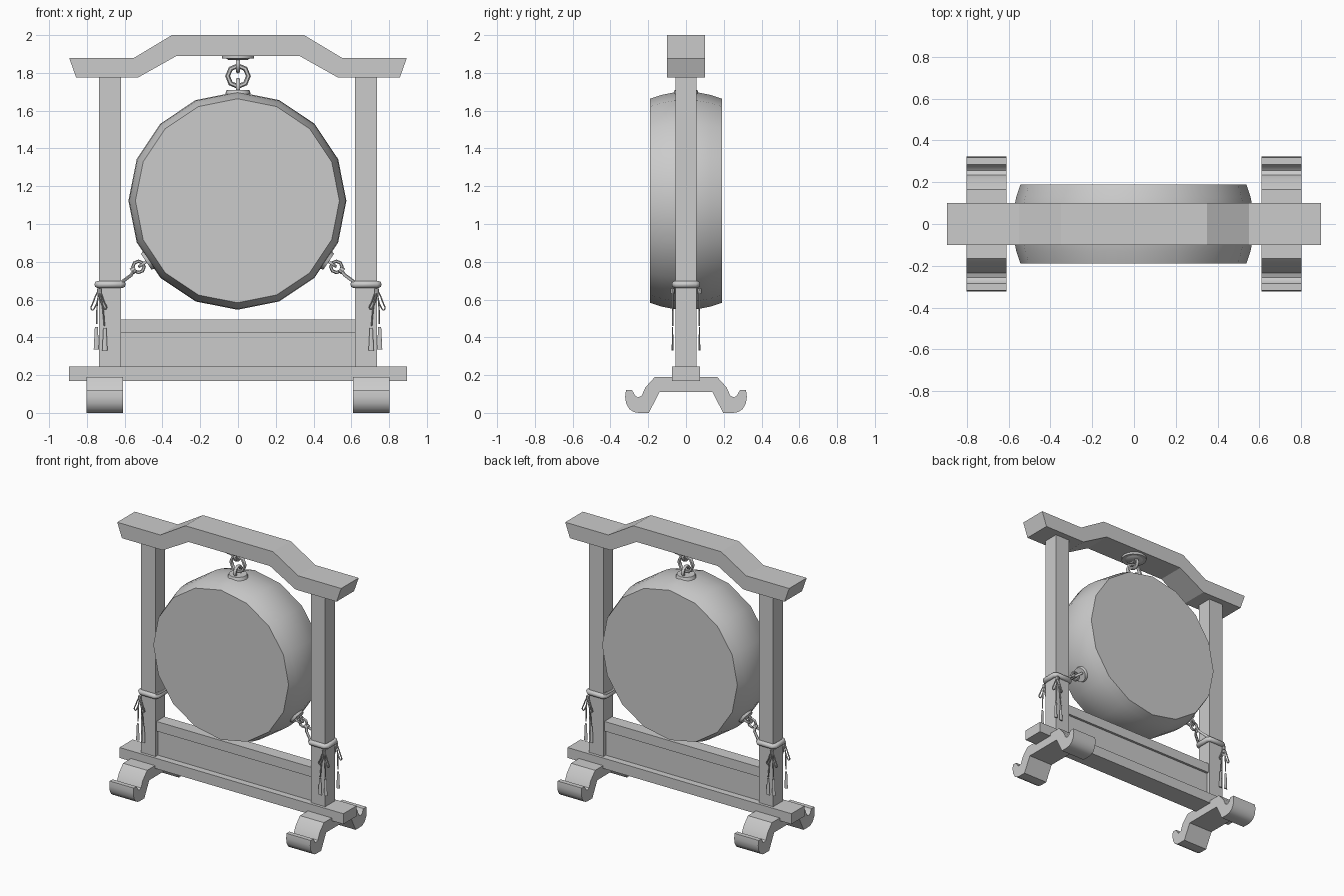
import bpy, math
from mathutils import Vector

if "Cube" in bpy.data.objects:
    bpy.data.objects.remove(bpy.data.objects["Cube"])


def smooth(ob, angle=40):
    bpy.ops.object.select_all(action='DESELECT')
    bpy.context.view_layer.objects.active = ob
    ob.select_set(True)
    bpy.ops.object.shade_smooth_by_angle(angle=math.radians(angle))


def mesh_object(name, verts, faces):
    me = bpy.data.meshes.new(name)
    me.from_pydata(verts, [], faces)
    ob = bpy.data.objects.new(name, me)
    bpy.context.collection.objects.link(ob)
    return ob


def prism(name, pts, a, b, axis):
    """Extrude a closed 2D profile along x (profile yz) or y (profile xz)."""
    place = (lambda p, t: (t, p[0], p[1])) if axis == 'x' else (lambda p, t: (p[0], t, p[1]))
    n = len(pts)
    verts = [place(p, t) for t in (a, b) for p in pts]
    faces = [tuple(range(n))[::-1], tuple(range(n, 2 * n))]
    faces += [(i, (i + 1) % n, n + (i + 1) % n, n + i) for i in range(n)]
    ob = mesh_object(name, verts, faces)
    bpy.context.view_layer.objects.active = ob
    bpy.ops.object.select_all(action='DESELECT')
    ob.select_set(True)
    bpy.ops.object.mode_set(mode='EDIT')
    bpy.ops.mesh.select_all(action='SELECT')
    bpy.ops.mesh.normals_make_consistent(inside=False)
    bpy.ops.object.mode_set(mode='OBJECT')
    return ob


def box(name, x0, x1, y, z0, z1):
    return prism(name, [(x0, z0), (x1, z0), (x1, z1), (x0, z1)], -y, y, 'y')


def tube(name, paths, r, res=1):
    """Round cord along one or more paths, each (points, closed, curved)."""
    cu = bpy.data.curves.new(name, 'CURVE')
    cu.dimensions = '3D'
    cu.bevel_depth, cu.bevel_resolution, cu.resolution_u = r, res, 4
    cu.use_fill_caps = True
    for pts, closed, curved in paths:
        sp = cu.splines.new('BEZIER')
        sp.bezier_points.add(len(pts) - 1)
        for bp, p in zip(sp.bezier_points, pts):
            bp.co = p
            bp.handle_left_type = bp.handle_right_type = 'AUTO' if curved else 'VECTOR'
        sp.use_cyclic_u = closed
    tmp = bpy.data.objects.new(name + "_path", cu)
    bpy.context.collection.objects.link(tmp)
    bpy.context.view_layer.update()
    me = bpy.data.meshes.new_from_object(tmp.evaluated_get(bpy.context.evaluated_depsgraph_get()))
    bpy.data.objects.remove(tmp)
    ob = bpy.data.objects.new(name, me)
    bpy.context.collection.objects.link(ob)
    smooth(ob, 60)
    return ob


def ring(name, loc, normal, R, r):
    bpy.ops.mesh.primitive_torus_add(major_segments=8, minor_segments=6, major_radius=R, minor_radius=r,
                                     location=loc, rotation=Vector(normal).to_track_quat('Z', 'Y').to_euler())
    ob = bpy.context.object
    ob.name = name
    smooth(ob, 60)


def disc(name, loc, axis, r, h, r2=None, n=16):
    bpy.ops.mesh.primitive_cone_add(vertices=n, radius1=r, radius2=r if r2 is None else r2, depth=h, location=loc,
                                    rotation=Vector(axis).to_track_quat('Z', 'Y').to_euler())
    ob = bpy.context.object
    ob.name = name
    smooth(ob)
    return ob


# Top beam with raised centre
half = [(0.35, 2.0), (0.55, 1.88), (0.894, 1.88), (0.857, 1.775), (0.53, 1.775), (0.325, 1.89)]
prism("top_beam", half + [(-x, z) for x, z in reversed(half)], -0.1, 0.1, 'y')

# Base beam and lower board
box("base_beam", -0.894, 0.894, 0.075, 0.17, 0.245)
box("lower_board", -0.62, 0.62, 0.028, 0.245, 0.425)
box("board_rail", -0.62, 0.62, 0.045, 0.425, 0.495)

# Drum: bulged 16-sided shell with flat skins
CX, CZ, N = -0.003, 1.123, 16
prof = [(-0.19, 0.54), (-0.13, 0.56), (-0.065, 0.573), (0, 0.577), (0.065, 0.573), (0.13, 0.56), (0.19, 0.54)]
verts = [(CX + r * math.cos(math.tau * i / N), y, CZ + r * math.sin(math.tau * i / N))
         for y, r in prof for i in range(N)]
faces = [(j * N + i, (j + 1) * N + i, (j + 1) * N + (i + 1) % N, j * N + (i + 1) % N)
         for j in range(len(prof) - 1) for i in range(N)]
last = (len(prof) - 1) * N
faces += [tuple(range(N)), tuple(range(last, last + N))[::-1]]
smooth(mesh_object("drum", verts, faces))

# Hanging chain
disc("beam_plate", (0, 0, 1.883), (0, 0, 1), 0.085, 0.016)
disc("beam_plate_step", (0, 0, 1.873), (0, 0, 1), 0.05, 0.01, 0.065)
ring("upper_link", (0, 0, 1.845), (1, 0, 0), 0.036, 0.012)
ring("middle_link", (0, 0, 1.783), (0, 1, 0), 0.055, 0.013)
ring("lower_link", (0, 0, 1.727), (1, 0, 0), 0.036, 0.012)
disc("drum_plate", (0, 0, 1.699), (0, 0, 1), 0.068, 0.022, 0.06)

# Foot profile (yz), mirrored front to back
fh = [(0.165, 0.19), (0.215, 0.135), (0.235, 0.09), (0.255, 0.082), (0.27, 0.092), (0.285, 0.12), (0.318, 0.12),
      (0.322, 0.085), (0.317, 0.05), (0.3, 0.02), (0.275, 0.004), (0.25, 0), (0.197, 0), (0.14, 0.11)]

for s, side in ((-1, "left"), (1, "right")):
    box(side + "_post", s * 0.62, s * 0.735, 0.055, 0.24, 1.785)
    smooth(prism(side + "_foot", fh + [(-y, z) for y, z in reversed(fh)], s * 0.61, s * 0.802, 'x'), 35)

    # Side hook on the drum
    a = math.radians(33.75)
    d = Vector((s * math.cos(a), 0, -math.sin(a)))
    c = Vector((CX, 0, CZ))
    disc(side + "_hook_plate", c + d * 0.572, d, 0.056, 0.018, 0.05)
    ring(side + "_hook_eye", c + d * 0.593, (s * math.sin(a), 0, math.cos(a)), 0.03, 0.009)
    ring(side + "_hook_ring", c + d * 0.63, (0, 1, 0), 0.03, 0.009)

    # Rope from ring to post, and band round the post
    tip = c + d * 0.662
    tube(side + "_stay_rope", [([tip, (s * 0.565, y * 0.4, 0.73), (s * 0.63, y, 0.682)], False, False)
                               for y in (-0.062, 0.062)], 0.009)
    disc(side + "_rope_knot", tip, d, 0.018, 0.024, n=8)
    corners = [(0.612, -0.045), (0.625, -0.058), (0.73, -0.058), (0.743, -0.045),
               (0.743, 0.045), (0.73, 0.058), (0.625, 0.058), (0.612, 0.045)]
    tube(side + "_rope_band", [([(s * x, y, 0.68) for x, y in corners], True, False)], 0.019, 2)

    # Bows with tassels on front and back of the post
    for y, face in ((-0.071, "front"), (0.071, "back")):
        P = lambda x, z: (s * x, y, z)
        name = side + "_" + face
        tube(name + "_bow", [
            ([P(0.735, 0.66), P(0.765, 0.59), P(0.773, 0.545), P(0.757, 0.56), P(0.735, 0.65)], False, True),
            ([P(0.735, 0.66), P(0.71, 0.59), P(0.7, 0.55), P(0.716, 0.565), P(0.735, 0.65)], False, True),
            ([P(0.735, 0.65), P(0.745, 0.58), P(0.748, 0.47)], False, True),
            ([P(0.735, 0.65), P(0.718, 0.57), P(0.707, 0.46)], False, True)], 0.004)
        disc(name + "_bow_knot", P(0.735, 0.645), (0, 0, 1), 0.012, 0.025, n=8)
        for x, z in ((0.75, 0.395), (0.705, 0.39)):
            t = disc(name + "_tassel", P(x, z), (0, 0, 1), 0.014, 0.12, 0.008, 8)
            t.scale.y = t.scale.x = 1
            for v in t.data.vertices:
                v.co.y *= 0.35
